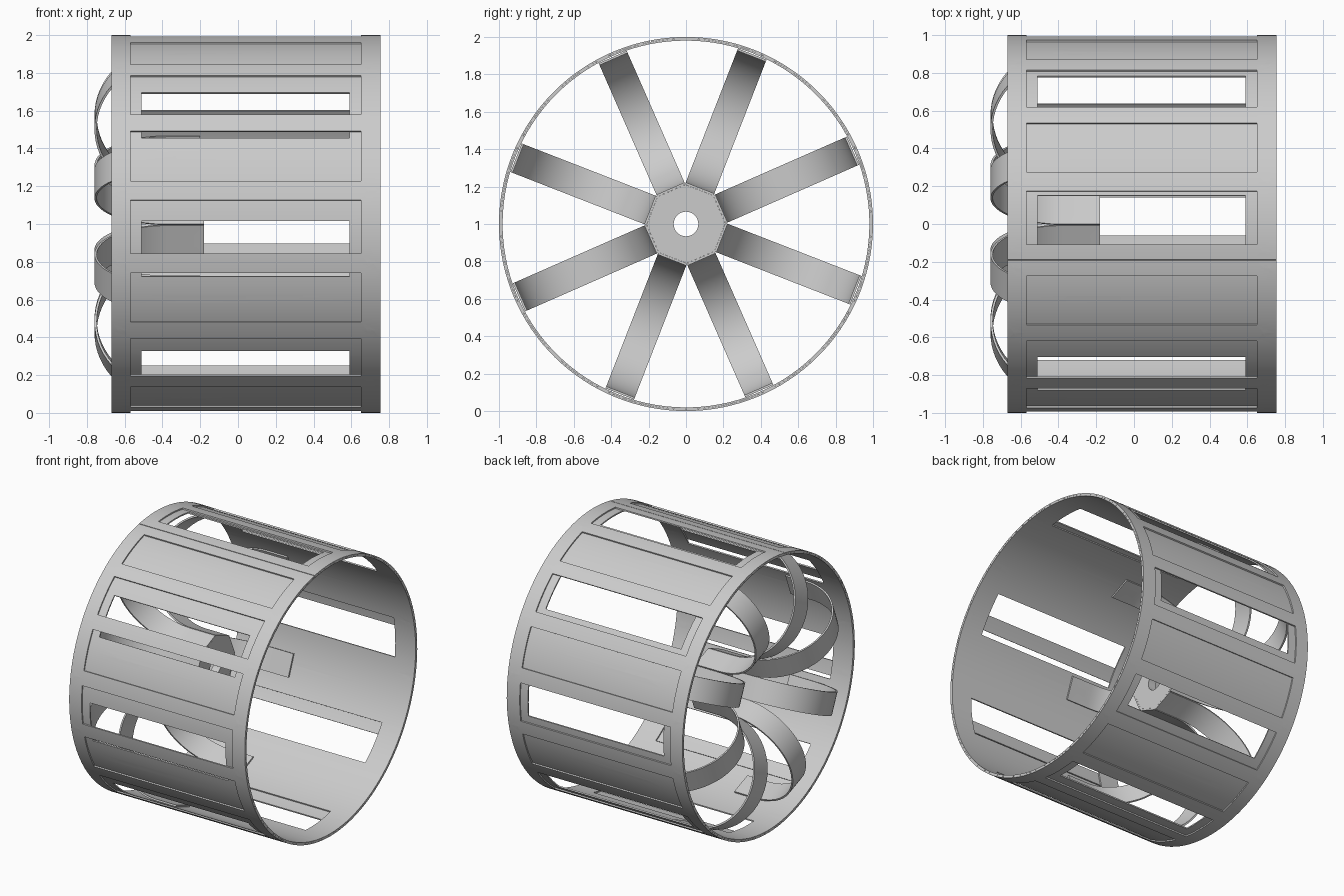
import bpy, bmesh
from math import radians, cos, sin, pi
from mathutils import Matrix, Vector

if "Cube" in bpy.data.objects:
    bpy.data.objects.remove(bpy.data.objects["Cube"])

SPOKES = [23.7 + 45 * k for k in range(8)]


def frame(a):
    """Local axes (axial, tangential, radial) at angle a around the wheel axle."""
    c, s = cos(radians(a)), sin(radians(a))
    m = Matrix(((1, 0, 0), (0, -s, c), (0, c, s))).to_4x4()
    m.translation = (0, 0, 1)
    return m


def make(name, bm):
    me = bpy.data.meshes.new(name)
    bm.to_mesh(me)
    bm.free()
    ob = bpy.data.objects.new(name, me)
    bpy.context.collection.objects.link(ob)
    return ob


def finish(ob, cutter, thickness=0):
    """Thicken, drill the holes, apply and shade."""
    if thickness:
        m = ob.modifiers.new("thick", 'SOLIDIFY')
        m.thickness, m.offset = thickness, -1
    m = ob.modifiers.new("drill", 'BOOLEAN')
    m.operation, m.solver, m.object = 'DIFFERENCE', 'EXACT', cutter
    dg = bpy.context.evaluated_depsgraph_get()
    me = bpy.data.meshes.new_from_object(ob.evaluated_get(dg))
    ob.modifiers.clear()
    ob.data = me
    bpy.ops.object.select_all(action='DESELECT')
    ob.select_set(True)
    bpy.context.view_layer.objects.active = ob
    bpy.ops.object.shade_smooth_by_angle(angle=radians(25))


def sheet(name, r, a0, a1, windows, wx):
    """Rolled sheet with rectangular windows given as angle ranges."""
    marks = sorted([a0, a1] + [a for w in windows for a in w])
    angs = [a0]
    for p, q in zip(marks, marks[1:]):
        n = max(1, round((q - p) / 2.8))
        angs += [p + (q - p) * (i + 1) / n for i in range(n)]
    xs = [-0.67, wx[0], wx[1], 0.755]
    bm = bmesh.new()
    v = [[bm.verts.new(frame(a) @ Vector((x, 0, r))) for x in xs] for a in angs]
    for i in range(len(angs) - 1):
        mid = (angs[i] + angs[i + 1]) / 2
        for j in range(3):
            if j == 1 and any(p < mid < q for p, q in windows):
                continue
            bm.faces.new((v[i][j], v[i + 1][j], v[i + 1][j + 1], v[i][j + 1]))
    bmesh.ops.remove_doubles(bm, verts=bm.verts[:], dist=1e-5)
    return make(name, bm)


# hole cutter: every drilled hole in one helper mesh
bm = bmesh.new()


def drill(mat, radius, depth, seg=16):
    bmesh.ops.create_cone(bm, cap_ends=True, segments=seg, radius1=radius,
                          radius2=radius, depth=depth, matrix=mat)


for a in [103 + 22.3 * i for i in range(16)] + [98.8]:      # rim holes
    for x in (-0.62, 0.70):
        drill(frame(a) @ Matrix.Translation((x, 0, 0.99)), 0.017, 0.08)
for a in SPOKES:
    for x in (-0.31, -0.24):                                 # spoke to drum
        drill(frame(a) @ Matrix.Translation((x, 0, 0.98)), 0.017, 0.1)
    for t in (-0.027, 0.027):                                # spoke to hub
        drill(frame(a) @ Matrix.Translation((-0.21, t, 0.19)), 0.014, 0.08)
along_x = Matrix.Rotation(pi / 2, 4, 'Y')
axle = Matrix.Translation((-0.21, 0, 1))
drill(axle @ along_x, 0.066, 0.2, 32)                        # axle hole
for k in range(6):
    drill(frame(25 + 60 * k) @ Matrix.Translation((-0.21, 0, 0.092)) @ along_x, 0.014, 0.2)
cutter = make("hole_cutter", bm)
cutter.hide_render = True

# outer drum skin: sixteen windows, split by one seam
outer = [(114.1 + 22.27 * i - 8.15, 114.1 + 22.27 * i + 8.15) for i in range(16)]
finish(sheet("outer_skin", 1.0, 101.15, 460.9, outer, (-0.57, 0.65)), cutter, 0.0095)

# inner drum skin: eight windows on a slightly different pitch
inner = [(144 + 43.7 * k - 8.6, 144 + 43.7 * k + 8.6) for k in range(8)]
finish(sheet("inner_skin", 0.99, 101.15, 461.15, inner, (-0.51, 0.59)), cutter, 0.0095)

# hub: octagonal plate
bm = bmesh.new()
bmesh.ops.create_cone(bm, cap_ends=True, segments=8, radius1=0.2105, radius2=0.2105, depth=0.06,
                      matrix=frame(1.2) @ Matrix.Translation((-0.21, 0, 0)) @ along_x)
finish(make("hub", bm), cutter)

# spokes: bent flat springs from hub to drum
path = [(-0.18, 0.195)]
path += [(-0.37 - 0.39 * sin(pi * i / 32), 0.585 - 0.39 * cos(pi * i / 32)) for i in range(33)]
path += [(-0.20, 0.975)]
for n, a in enumerate(SPOKES):
    bm = bmesh.new()
    m = frame(a)
    rows = [[bm.verts.new(m @ Vector((x, t, r))) for t in (-0.082, 0.082)] for x, r in path]
    for p, q in zip(rows, rows[1:]):
        bm.faces.new((p[0], p[1], q[1], q[0]))
    finish(make(f"spoke_{n + 1}", bm), cutter, 0.012)

bpy.data.objects.remove(cutter)
